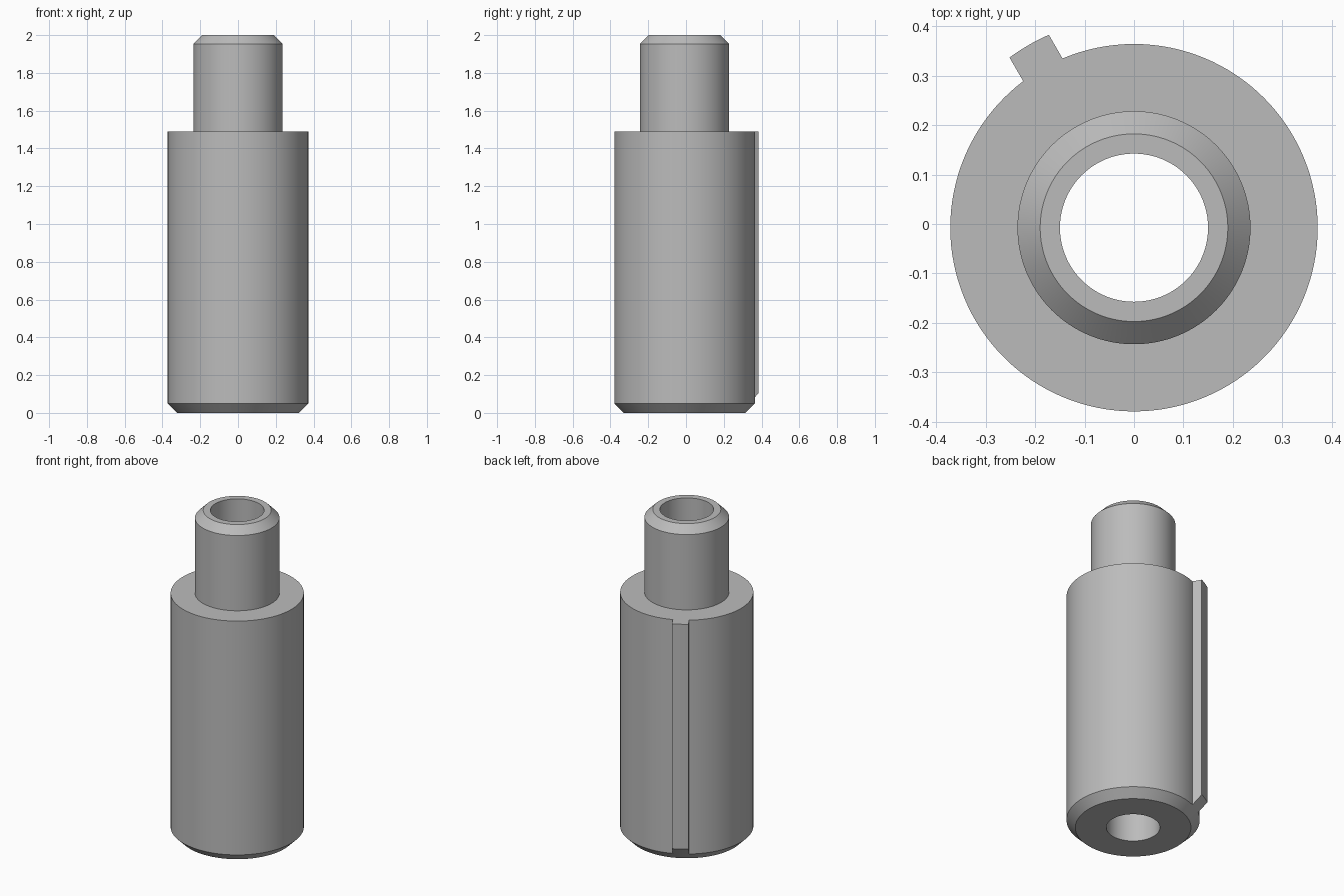
import bpy, bmesh, math

if "Cube" in bpy.data.objects:
    bpy.data.objects.remove(bpy.data.objects["Cube"], do_unlink=True)

AXIS_Y = -0.0075
BODY_R, NECK_R, BORE_R, KEY_R = 0.372, 0.236, 0.15, 0.427
SHOULDER_Z, TOP_Z, CHAMFER = 1.49, 2.0, 0.046
FOOT_R = 0.323          # radius where the 45 degree lower chamfer meets the base
KEY_WIDTH, KEY_ANGLE = 0.092, math.radians(120)

metal = bpy.data.materials.new("grey metal")
metal.use_nodes = True
GREY = (0.5, 0.5, 0.5, 1)
metal.diffuse_color = GREY
metal.node_tree.nodes["Principled BSDF"].inputs["Base Color"].default_value = GREY


def finish(bm, name):
    bmesh.ops.recalc_face_normals(bm, faces=bm.faces)
    mesh = bpy.data.meshes.new(name)
    bm.to_mesh(mesh)
    bm.free()
    mesh.materials.append(metal)
    obj = bpy.data.objects.new(name, mesh)
    bpy.context.collection.objects.link(obj)
    obj.location.y = AXIS_Y
    bpy.ops.object.select_all(action='DESELECT')
    obj.select_set(True)
    bpy.context.view_layer.objects.active = obj
    bpy.ops.object.shade_smooth_by_angle(angle=math.radians(30))
    return obj


# Stepped hollow shaft: closed half profile turned about the axis
profile = [(BORE_R, 0), (FOOT_R, 0), (BODY_R, BODY_R - FOOT_R),
           (BODY_R, SHOULDER_Z), (NECK_R, SHOULDER_Z),
           (NECK_R, TOP_Z - CHAMFER), (NECK_R - CHAMFER, TOP_Z), (BORE_R, TOP_Z)]
bm = bmesh.new()
ring = [bm.verts.new((r, 0, z)) for r, z in profile]
edges = [bm.edges.new((a, b)) for a, b in zip(ring, ring[1:] + ring[:1])]
bmesh.ops.spin(bm, geom=ring + edges, cent=(0, 0, 0), axis=(0, 0, 1),
               angle=math.tau, steps=128, use_merge=True)
bmesh.ops.remove_doubles(bm, verts=bm.verts, dist=1e-5)
finish(bm, "stepped_shaft")

# Raised key: curved outer face, parallel sides, lower end following the chamfer
bm = bmesh.new()
STEPS = 8
rows = []
for i in range(STEPS + 1):
    side = KEY_WIDTH * (i / STEPS - 0.5)
    row = []
    for radius, top in ((BODY_R - 0.001, False), (KEY_R, False),
                        (KEY_R, True), (BODY_R - 0.001, True)):
        a = KEY_ANGLE + math.asin(side / radius)
        z = SHOULDER_Z if top else radius - FOOT_R
        row.append(bm.verts.new((radius * math.cos(a), radius * math.sin(a), z)))
    rows.append(row)
for a, b in zip(rows, rows[1:]):
    for j in range(4):
        k = (j + 1) % 4
        bm.faces.new((a[j], a[k], b[k], b[j]))
bm.faces.new(rows[0])
bm.faces.new(rows[-1])
finish(bm, "side_key")
